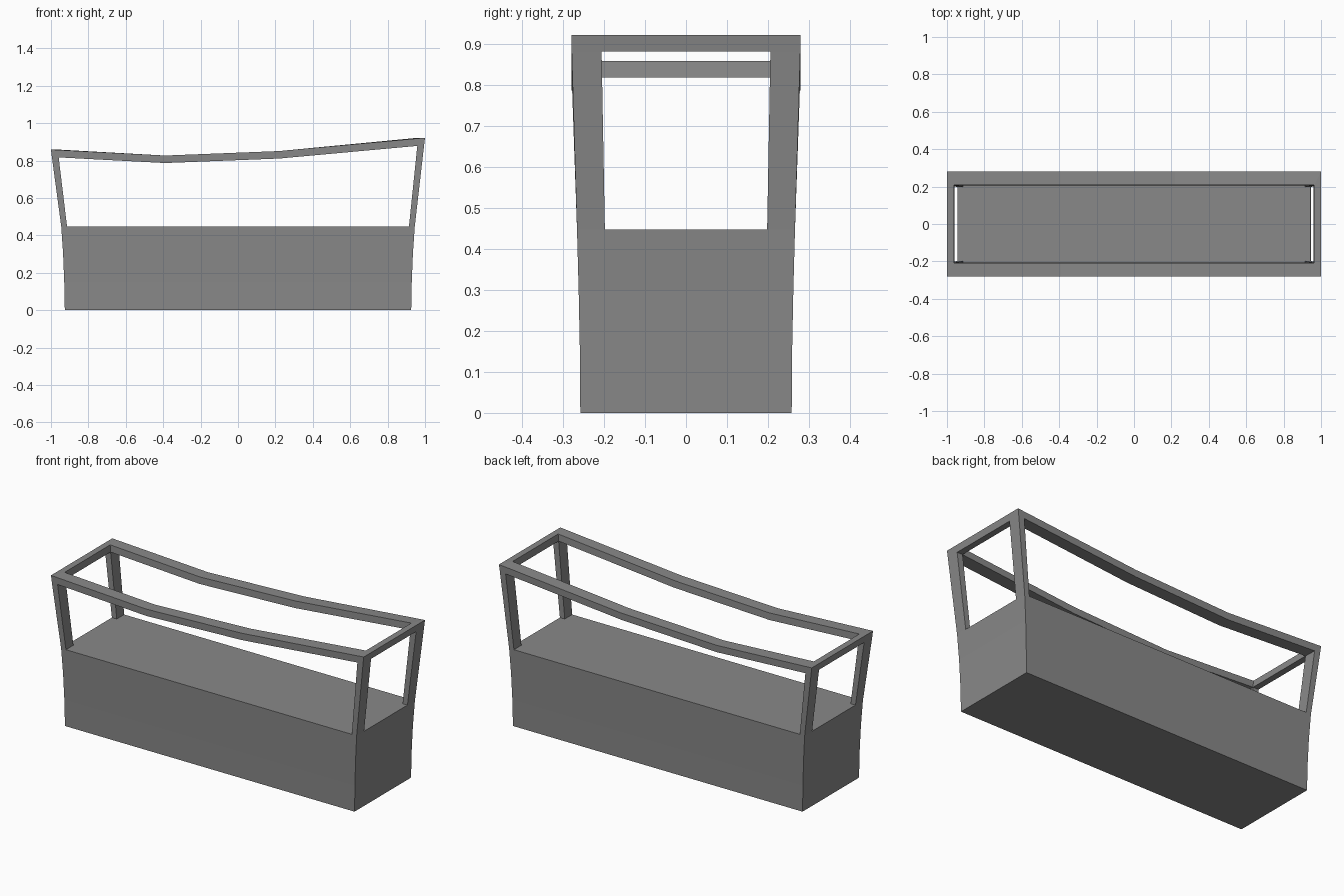
import bpy
import bmesh

# Remove the default cube only
cube = bpy.data.objects.get("Cube")
if cube:
    bpy.data.objects.remove(cube, do_unlink=True)

# Single grey material
COLOUR = (0.25, 0.25, 0.25, 1.0)
grey = bpy.data.materials.new("plain_grey")
grey.use_nodes = True
grey.diffuse_color = COLOUR
grey.node_tree.nodes["Principled BSDF"].inputs["Base Color"].default_value = COLOUR


def loft(name, sections, caps=False, closed=False):
    """Skin a list of equal-sized rings of points into one flat-shaded object."""
    bm = bmesh.new()
    rings = [[bm.verts.new(p) for p in ring] for ring in sections]
    pairs = list(zip(rings, rings[1:]))
    if closed:
        pairs.append((rings[-1], rings[0]))
    for a, b in pairs:
        for i in range(len(a)):
            j = (i + 1) % len(a)
            bm.faces.new((a[i], a[j], b[j], b[i]))
    if caps:
        bm.faces.new(rings[0])
        bm.faces.new(rings[-1])
    bmesh.ops.recalc_face_normals(bm, faces=bm.faces)
    mesh = bpy.data.meshes.new(name)
    bm.to_mesh(mesh)
    bm.free()
    mesh.materials.append(grey)
    obj = bpy.data.objects.new(name, mesh)
    bpy.context.collection.objects.link(obj)
    return obj


def rectangle(x0, x1, y0, y1, z):
    return [(x0, y0, z), (x1, y0, z), (x1, y1, z), (x0, y1, z)]


# Hull box with gently flaring sides: half length, half width, height
DECK = 0.447
HULL = [(0.926, 0.258, 0), (0.929, 0.259, 0.15), (0.935, 0.262, 0.3), (0.945, 0.266, DECK)]
loft("body", [rectangle(-x, x, -y, y, z) for x, y, z in HULL], caps=True)

# Top rail, a mitred ring that dips between its ends
THICK = 0.04
SHEER = [(-1.0, 0.859), (-0.39, 0.827), (0.22, 0.851), (1.0, 0.922)]


def rail_section(x, top, side):
    end = abs(x) == 1.0
    sign = 1 if x > 0 else -1
    inner_x = sign * 0.963 if end else x
    low_inner_x = sign * 0.959 if end else x
    low_x = sign * 0.995 if end else x
    low = top - THICK
    return [(x, side * 0.28, top), (inner_x, side * 0.208, top),
            (low_inner_x, side * 0.206, low), (low_x, side * 0.279, low)]


front_run = [rail_section(x, z, -1) for x, z in SHEER]
back_run = [rail_section(x, z, 1) for x, z in reversed(SHEER)]
loft("top_rail", front_run + back_run, closed=True)

# Four leaning corner posts between the body and the rail
for end, top, end_name in ((-1, SHEER[0][1], "right"), (1, SHEER[-1][1], "left")):
    for side, side_name in ((-1, "front"), (1, "back")):
        foot = rectangle(end * 0.945, end * 0.914, side * 0.266, side * 0.198, DECK)
        head = rectangle(end * 0.995, end * 0.959, side * 0.279, side * 0.206, top - THICK)
        loft(f"{side_name}_{end_name}_post", [foot, head])
